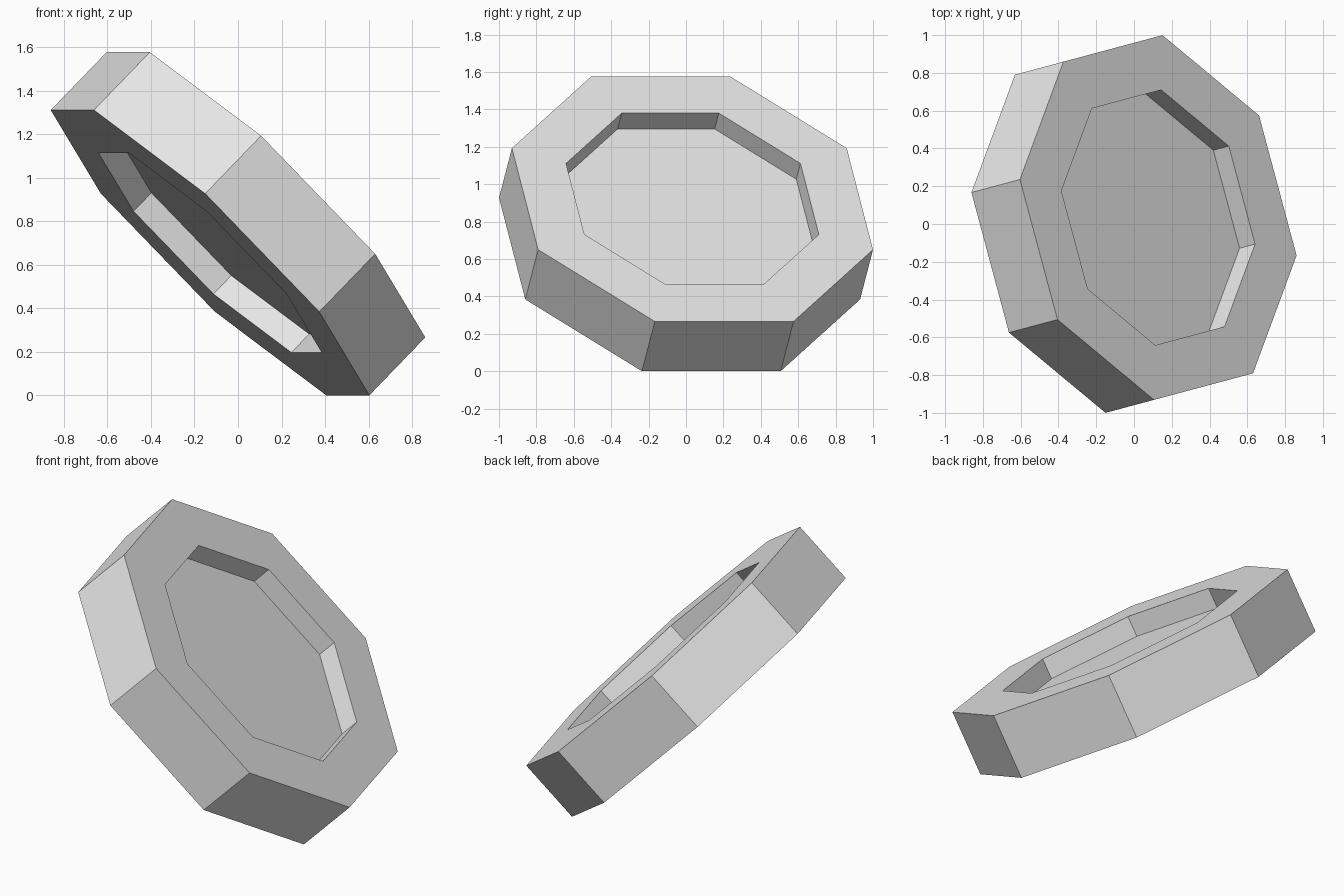
import bpy, bmesh, math
from mathutils import Matrix, Euler

old = bpy.data.objects.get("Cube")
if old:
    bpy.data.objects.remove(old, do_unlink=True)

RADIUS, THICKNESS = 1.003, 0.376
OPENING, DEPTH = 0.7, 0.12
APOTHEM = RADIUS * math.cos(math.pi / 8)

# Grey material
grey = bpy.data.materials.new("plain grey")
grey.use_nodes = True
grey.diffuse_color = (0.8, 0.8, 0.8, 1)
grey.node_tree.nodes["Principled BSDF"].inputs["Base Color"].default_value = grey.diffuse_color

# Octagonal plate with edges square to its own axes
bm = bmesh.new()
bmesh.ops.create_cone(bm, segments=8, radius1=RADIUS, radius2=RADIUS,
                      depth=THICKNESS, cap_ends=True,
                      matrix=Matrix.Rotation(math.pi / 8, 4, "Z"))
bm.normal_update()

# Straight-walled recess in both caps
caps = [f for f in bm.faces if abs(f.normal.z) > 0.9]
for cap in caps:
    inward = -cap.normal.copy()
    bmesh.ops.inset_individual(bm, faces=[cap], thickness=APOTHEM * (1 - OPENING),
                               use_even_offset=True)
    floor = bmesh.ops.extrude_discrete_faces(bm, faces=[cap])["faces"][0]
    bmesh.ops.translate(bm, verts=floor.verts, vec=inward * DEPTH)

# Tilt the plate and stand it on the ground
tilt = Euler((0, math.radians(45), math.radians(15))).to_matrix()
bmesh.ops.transform(bm, matrix=tilt.to_4x4(), verts=bm.verts)
lowest = min(v.co.z for v in bm.verts)
bmesh.ops.translate(bm, verts=bm.verts, vec=(0, 0, -lowest))
bmesh.ops.recalc_face_normals(bm, faces=bm.faces)

mesh = bpy.data.meshes.new("recessed_octagon_plate")
bm.to_mesh(mesh)
bm.free()
mesh.materials.append(grey)
plate = bpy.data.objects.new("recessed_octagon_plate", mesh)
bpy.context.collection.objects.link(plate)
